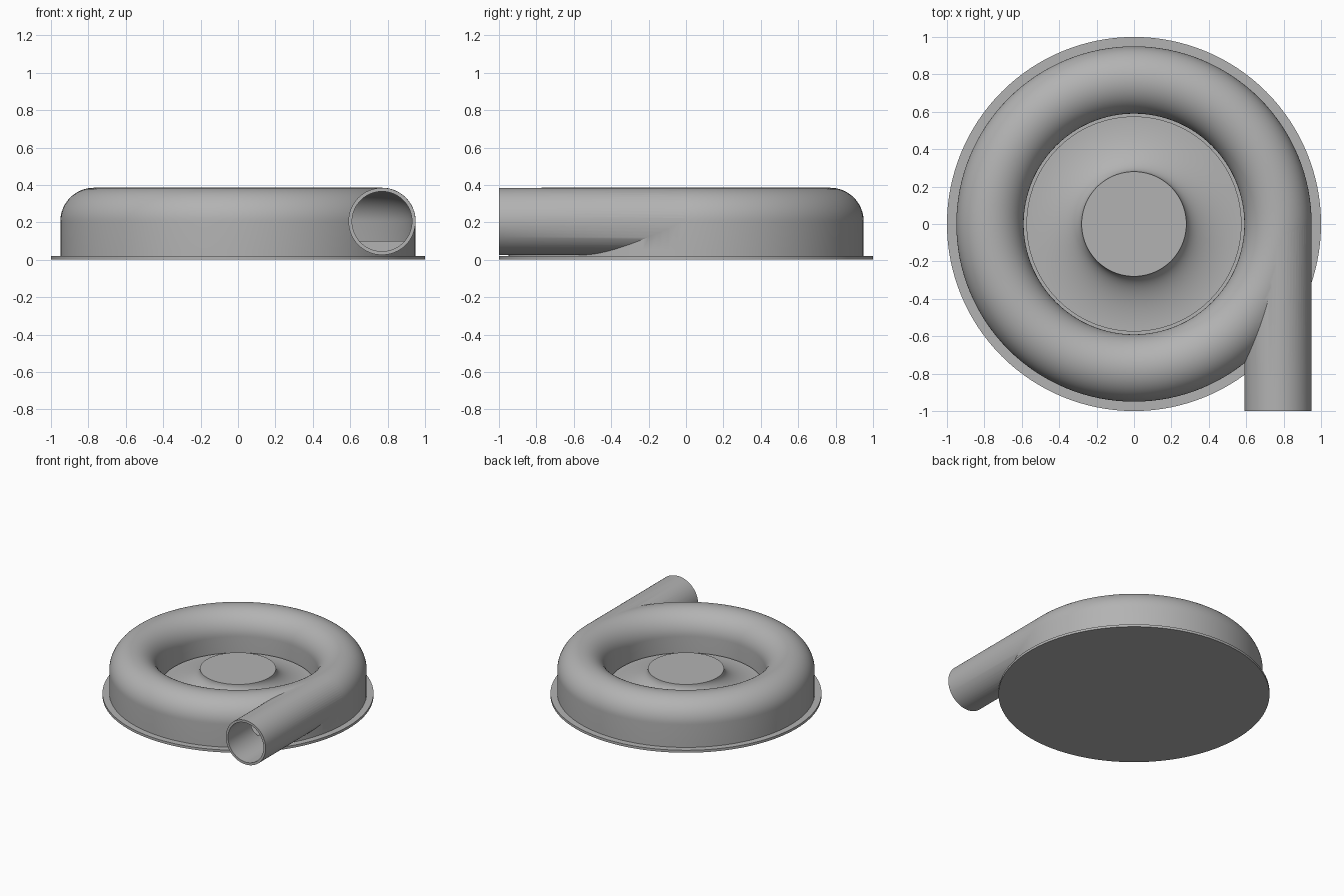
import bpy
import bmesh
from math import sin, cos, pi, radians

if "Cube" in bpy.data.objects:
    bpy.data.objects.remove(bpy.data.objects["Cube"])

metal = bpy.data.materials.new("grey_metal")
metal.use_nodes = True
grey = (0.45, 0.45, 0.45, 1)
metal.diffuse_color = grey
metal.node_tree.nodes["Principled BSDF"].inputs["Base Color"].default_value = grey

RING, TUBE, AXIS = 0.77, 0.18, 0.205   # volute radius, tube radius, tube height
WALL, FLOOR = 0.02, 0.1


def add_object(name, bm):
    bmesh.ops.recalc_face_normals(bm, faces=bm.faces)
    mesh = bpy.data.meshes.new(name)
    bm.to_mesh(mesh)
    bm.free()
    mesh.materials.append(metal)
    obj = bpy.data.objects.new(name, mesh)
    bpy.context.collection.objects.link(obj)
    return obj


def revolve(name, profile, steps=128, closed=False):
    """Turn an (r, z) profile round the z axis."""
    bm = bmesh.new()
    verts = [bm.verts.new((r, 0, z)) for r, z in profile]
    pairs = list(zip(verts, verts[1:]))
    if closed:
        pairs.append((verts[-1], verts[0]))
    edges = [bm.edges.new(p) for p in pairs]
    bmesh.ops.spin(bm, geom=verts + edges, axis=(0, 0, 1), cent=(0, 0, 0),
                   angle=2 * pi, steps=steps, use_duplicate=False)
    bmesh.ops.remove_doubles(bm, verts=bm.verts, dist=0.0001)
    return add_object(name, bm)


def rod(name, radius, y0, y1):
    """Solid cylinder along y on the outlet axis."""
    bm = bmesh.new()
    ring = [bm.verts.new((RING + radius * cos(a), y0, AXIS + radius * sin(a)))
            for a in (2 * pi * i / 64 for i in range(64))]
    face = bm.faces.new(ring)
    out = bmesh.ops.extrude_face_region(bm, geom=[face], use_keep_orig=True)
    moved = [v for v in out["geom"] if isinstance(v, bmesh.types.BMVert)]
    bmesh.ops.translate(bm, verts=moved, vec=(0, y1 - y0, 0))
    return add_object(name, bm)


def arch(radius, bottom):
    """Half-round section with straight legs, outer foot to inner foot."""
    top = [(RING + radius * cos(a), AXIS + radius * sin(a))
           for a in (pi * i / 32 for i in range(33))]
    return [(RING + radius, bottom)] + top + [(RING - radius, bottom)]


def combine(target, other, operation):
    mod = target.modifiers.new(operation, "BOOLEAN")
    mod.operation, mod.object, mod.solver = operation, other, "EXACT"
    bpy.context.view_layer.objects.active = target
    bpy.ops.object.modifier_apply(modifier=mod.name)
    bpy.data.objects.remove(other)


def smooth(obj):
    bpy.ops.object.select_all(action="DESELECT")
    obj.select_set(True)
    bpy.context.view_layer.objects.active = obj
    bpy.ops.object.shade_smooth_by_angle(angle=radians(30))


# Base flange
base = revolve("base_flange", [(0, 0), (1, 0), (1, 0.02), (0, 0.02)])

# Volute housing with its tangential outlet, hollowed out
housing = revolve("volute_housing",
                  [(0, 0.015), (RING + TUBE, 0.015)] + arch(TUBE, 0.05)
                  + [(RING - TUBE, 0.06), (0, 0.06)])
combine(housing, rod("outlet_pipe", TUBE - 0.0005, -1, 0), "UNION")
combine(housing, revolve("channel", arch(TUBE - WALL + 0.0005, FLOOR), closed=True),
        "DIFFERENCE")
combine(housing, rod("bore", TUBE - WALL, -1.1, 0), "DIFFERENCE")

# Impeller: flat-topped hub flaring out to a thin rim
flare = [(0.575 - 0.295 * sin(a), 0.22 - 0.14 * cos(a))
         for a in (pi / 2 * i / 20 for i in range(21))]
impeller = revolve("impeller", [(0.575, 0.05)] + flare + [(0, 0.22)])

for part in (base, housing, impeller):
    smooth(part)
